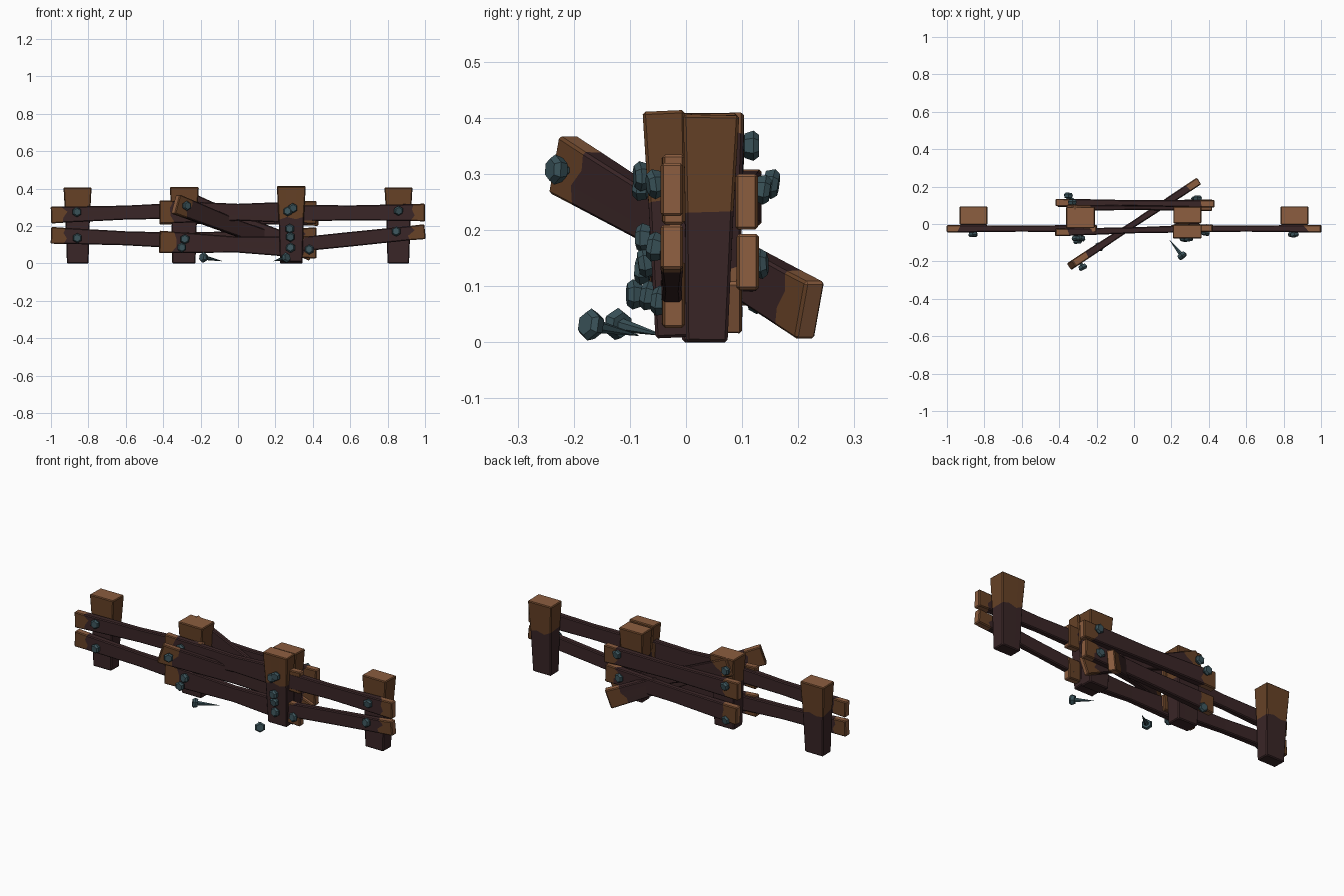
import bpy, bmesh, random
from mathutils import Vector

if "Cube" in bpy.data.objects:
    bpy.data.objects.remove(bpy.data.objects["Cube"])

random.seed(4)


def material(name, rgb):
    m = bpy.data.materials.new(name)
    m.diffuse_color = (*rgb, 1)
    m.use_nodes = True
    m.node_tree.nodes["Principled BSDF"].inputs["Base Color"].default_value = m.diffuse_color
    return m


DARK = material("dark_weathered_wood", (0.042, 0.019, 0.020))
BROWN = material("worn_brown_wood", (0.135, 0.054, 0.020))
CUT = material("cut_end_wood", (0.26, 0.11, 0.050))
IRON = material("blue_grey_iron", (0.042, 0.085, 0.100))


def finish(bm, name, mats, bevel=0):
    bmesh.ops.recalc_face_normals(bm, faces=bm.faces)
    me = bpy.data.meshes.new(name)
    bm.to_mesh(me)
    bm.free()
    for m in mats:
        me.materials.append(m)
    ob = bpy.data.objects.new(name, me)
    bpy.context.collection.objects.link(ob)
    if bevel:
        b = ob.modifiers.new("worn_edges", 'BEVEL')
        b.width, b.segments, b.limit_method = bevel, 1, 'ANGLE'
    return ob


def beam(name, p0, p1, normal, rings, edge_bright=True, jag=0.022):
    """Loft a rectangular timber. rings: (t, width, thickness, material of next band, ragged)."""
    p0, p1 = Vector(p0), Vector(p1)
    axis = (p1 - p0).normalized()
    n = Vector(normal)
    n = (n - axis * n.dot(axis)).normalized()
    side = axis.cross(n)
    outline = [(-1, -1), (-.35, -1), (.35, -1), (1, -1), (1, 1), (.35, 1), (-.35, 1), (-1, 1)]
    bm = bmesh.new()
    loops = []
    for t, w, th, mat, ragged in rings:
        loop = []
        for u, v in outline:
            shift = random.uniform(-jag, jag) if ragged else 0
            loop.append(bm.verts.new(p0.lerp(p1, t) + axis * shift + side * u * w / 2 + n * v * th / 2))
        loops.append(loop)
    k = len(outline)
    for i in range(len(loops) - 1):
        a, b = loops[i], loops[i + 1]
        for j in range(k):
            f = bm.faces.new((a[j], a[(j + 1) % k], b[(j + 1) % k], b[j]))
            f.material_index = rings[i][3]
            if edge_bright and j in (3, 7) and f.material_index == 1:
                f.material_index = 2
    bm.faces.new(loops[0]).material_index = 2 if rings[0][3] else 0
    bm.faces.new(loops[-1]).material_index = 2 if rings[-1][3] else 0
    return finish(bm, name, (DARK, BROWN, CUT), 0.005)


def plank(name, p0, p1, w=0.10, mid=0.08, th=0.04, normal=(0, -1, 0)):
    length = (Vector(p1) - Vector(p0)).length
    e = 0.075 / length
    beam(name, p0, p1, normal, [
        (0, w, th, 1, 0), (e, w * .95, th, 0, 1), (.5, mid, th * .8, 0, 0),
        (1 - e, w * .95, th, 1, 1), (1, w, th, 1, 0)])


def post(name, bottom, top, wb, wt, tb, tt, split=0.6):
    mix = lambda a, b: a + (b - a) * split
    beam(name, bottom, top, (0, -1, 0), [
        (0, wb, tb, 0, 0), (split, mix(wb, wt) * .96, mix(tb, tt) * .96, 1, 1), (1, wt, tt, 1, 0)],
        edge_bright=False, jag=0.02)


def nail(name, head, direction, length=0.07, r=0.027):
    """Faceted head with a tapering spike; direction is where the point goes."""
    head, d = Vector(head), Vector(direction).normalized()
    q = d.to_track_quat('Z', 'Y')
    bm = bmesh.new()
    prof = [(0, r * .72), (.010, r), (.026, r * .8), (.027, r * .42), (length, .001)]
    k, loops = 6, []
    for z, rad in prof:
        c = bmesh.ops.create_circle(bm, segments=k, radius=rad)['verts']
        for v in c:
            v.co = head + q @ (v.co + Vector((0, 0, z)))
        loops.append(c)
    for a, b in zip(loops, loops[1:]):
        for j in range(k):
            bm.faces.new((a[j], a[(j + 1) % k], b[(j + 1) % k], b[j]))
    bm.faces.new(loops[0])
    bm.faces.new(loops[-1])
    finish(bm, name, (IRON,))


# Posts: outer pair, inner left, inner right doubled front and back
for s, n in ((-1, "left"), (1, "right")):
    post(f"outer_post_{n}", (s * .857, .037, 0), (s * .858, .045, .405), .115, .15, .074, .10)
post("inner_post_left", (-.29, .033, 0), (-.287, .035, .408), .125, .155, .08, .115)
post("inner_post_right_front", (.285, -.022, .008), (.285, -.04, .412), .12, .155, .065, .075)
post("inner_post_right_back", (.285, .036, 0), (.285, .048, .405), .12, .15, .07, .09)

# Long outer rails
Y = -.025
plank("rail_left_upper", (-1, Y, .258), (-.2, Y, .285), .09, .075)
plank("rail_left_lower", (-1, Y, .15), (-.2, Y, .118), .09, .075)
plank("rail_right_upper", (.2, Y, .268), (1, Y, .272), .095, .08)
plank("rail_right_lower", (.2, Y, .088), (1, Y, .17), .08, .078)

# Middle planks on the front and on the back
plank("front_plank_upper", (-.42, -.045, .275), (.42, -.022, .272), .125, .09)
plank("front_plank_lower", (-.42, -.045, .115), (.42, -.022, .085), .12, .085)
plank("back_plank_upper", (-.42, .115, .258), (.43, .108, .25), .10, .085)
plank("back_plank_lower", (-.41, .112, .115), (.42, .110, .143), .10, .085)

# Braces: flat one at the back, skewed one pushed through the middle
plank("back_brace", (-.34, .088, .365), (.40, .085, .06), .10, .075, .03)
plank("skewed_brace", (-.335, -.22, .317), (.335, .222, .056), .108, .085, .042, (.55, -.83, 0))

# Nails driven from the front
front = [(-.86, -.068, .275), (-.86, -.068, .135), (.86, -.068, .28), (.845, -.068, .172),
         (-.31, -.09, .29), (-.285, -.09, .13), (-.30, -.105, .085),
         (.265, -.092, .28), (.295, -.092, .295), (.275, -.088, .185),
         (.28, -.085, .14), (.28, -.08, .085), (.38, -.06, .075)]
for i, p in enumerate(front):
    nail(f"front_nail_{i}", p, (random.uniform(-.2, .2), 1, random.uniform(-.2, .2)), .06)
nail("skewed_brace_nail", (-.268, -.243, .308), (-.45, .85, -.05), .06)

# Nails driven from the back
back = [(-.35, .165, .28), (.34, .15, .27), (-.34, .14, .075), (.33, .145, .14), (-.33, .13, .35)]
for i, p in enumerate(back):
    nail(f"back_nail_{i}", p, (random.uniform(-.2, .2), -1, random.uniform(-.1, .2)), .06)

# Loose nails lying on the ground
for n, h, t in (("left", (-.195, -.13, .034), (-.085, -.04, .012)),
                ("right", (.265, -.18, .033), (.19, -.085, .012))):
    nail(f"loose_nail_{n}", h, Vector(t) - Vector(h), (Vector(t) - Vector(h)).length, .029)
